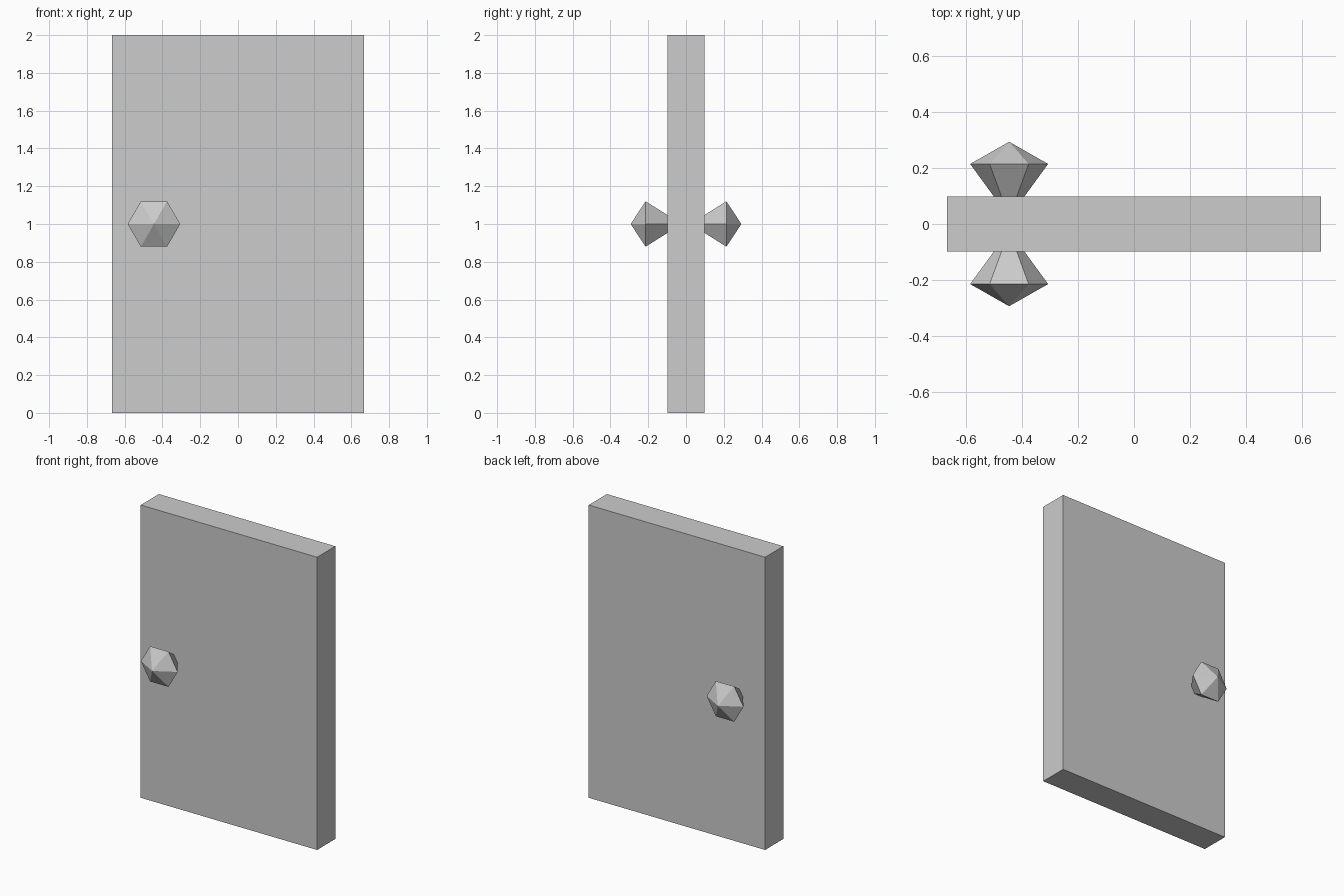
import bpy
import bmesh
from math import cos, sin, tau
from mathutils import Vector

cube = bpy.data.objects.get("Cube")
if cube:
    bpy.data.objects.remove(cube, do_unlink=True)

WIDTH, DEPTH, HEIGHT = 1.333, 0.196, 2.0
KNOB_X, KNOB_Z, SIDES = -0.445, 1.0, 6

grey = bpy.data.materials.new("plain_grey")
grey.use_nodes = True
colour = (0.604, 0.604, 0.604, 1)
grey.diffuse_color = colour
grey.node_tree.nodes["Principled BSDF"].inputs["Base Color"].default_value = colour


def add_object(name, bm, location):
    bmesh.ops.recalc_face_normals(bm, faces=bm.faces)
    mesh = bpy.data.meshes.new(name)
    bm.to_mesh(mesh)
    bm.free()
    mesh.materials.append(grey)
    obj = bpy.data.objects.new(name, mesh)
    obj.location = location
    bpy.context.collection.objects.link(obj)
    return obj


# Door slab
bm = bmesh.new()
bmesh.ops.create_cube(bm, size=1)
bmesh.ops.scale(bm, vec=(WIDTH, DEPTH, HEIGHT), verts=bm.verts)
add_object("door_panel", bm, (0, 0, HEIGHT / 2))


# Faceted knob: flared neck ending in a shallow point
def add_knob(name, side):
    bm = bmesh.new()
    rings = []
    for radius, y in ((0.05, 0.092), (0.139, 0.214)):
        rings.append([bm.verts.new((radius * cos(tau * i / SIDES), side * y,
                                    radius * sin(tau * i / SIDES)))
                      for i in range(SIDES)])
    tip = bm.verts.new(Vector((0, side * 0.293, 0)))
    neck, rim = rings
    bm.faces.new(neck)
    for i in range(SIDES):
        j = (i + 1) % SIDES
        bm.faces.new((neck[i], neck[j], rim[j], rim[i]))
        bm.faces.new((rim[i], rim[j], tip))
    add_object(name, bm, (KNOB_X, 0, KNOB_Z))


add_knob("front_knob", -1)
add_knob("back_knob", 1)
